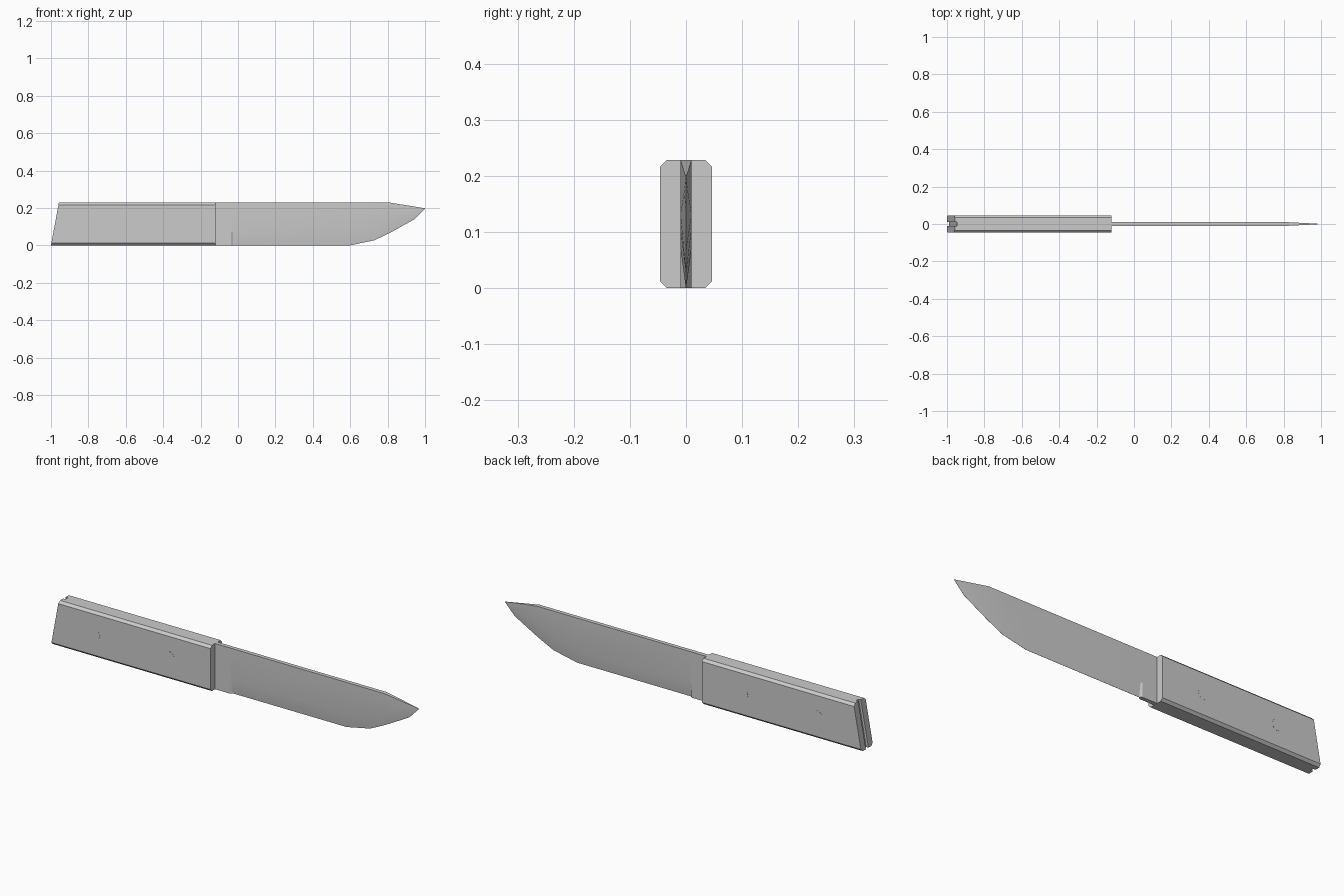
import bpy, bmesh, math

cube = bpy.data.objects.get("Cube")
if cube:
    bpy.data.objects.remove(cube, do_unlink=True)

# Single plain grey finish
GREY = (0.6, 0.6, 0.6, 1)
grey = bpy.data.materials.new("plain grey")
grey.use_nodes = True
grey.diffuse_color = GREY
grey.node_tree.nodes["Principled BSDF"].inputs["Base Color"].default_value = GREY

HEIGHT = 0.228
SLANT = 0.042       # how far the butt leans forward from bottom to top
GUARD_X = -0.12     # front of the handle


def loft(name, sections, smooth=None):
    """Skin a row of equal-sized cross-sections and cap both ends."""
    bm = bmesh.new()
    rings = [[bm.verts.new(p) for p in s] for s in sections]
    for a, b in zip(rings, rings[1:]):
        for i in range(len(a)):
            j = (i + 1) % len(a)
            bm.faces.new((a[i], a[j], b[j], b[i]))
    bm.faces.new(rings[0])
    bm.faces.new(rings[-1])
    bmesh.ops.remove_doubles(bm, verts=bm.verts, dist=1e-5)
    bmesh.ops.recalc_face_normals(bm, faces=bm.faces)
    mesh = bpy.data.meshes.new(name)
    bm.to_mesh(mesh)
    bm.free()
    mesh.materials.append(grey)
    obj = bpy.data.objects.new(name, mesh)
    bpy.context.collection.objects.link(obj)
    if smooth:
        bpy.ops.object.select_all(action='DESELECT')
        obj.select_set(True)
        bpy.context.view_layer.objects.active = obj
        bpy.ops.object.shade_smooth_by_angle(angle=math.radians(smooth))
    return obj


# Blade and full tang: x, spine z, half thickness, bevel z, edge z, edge half thickness
stations = [
    (-0.988, HEIGHT, 0.010, 0.070, 0.000, 0.010),
    (-0.038, HEIGHT, 0.010, 0.070, 0.000, 0.010),
    (-0.028, HEIGHT, 0.010, 0.070, 0.000, 0.0003),
    (0.600, HEIGHT, 0.010, 0.072, 0.000, 0.0003),
    (0.730, HEIGHT, 0.010, 0.105, 0.027, 0.0003),
    (0.815, HEIGHT, 0.010, 0.130, 0.068, 0.0003),
    (0.945, 0.207, 0.0035, 0.172, 0.140, 0.0003),
    (1.000, 0.198, 0.0003, 0.1975, 0.197, 0.0003),
]
sections = []
for n, (x, top, half, bevel, edge, tip) in enumerate(stations):
    ring = [(half, top), (half, bevel), (tip, edge),
            (-tip, edge), (-half, bevel), (-half, top)]
    lean = SLANT / HEIGHT if n == 0 else 0
    sections.append([(x + lean * z, y, z) for y, z in ring])
loft("blade_and_tang", sections, smooth=20)

# Handle scales with chamfered outer edges, and two rivets on each
INNER, OUTER, CH = 0.010, 0.046, 0.012
for side, label in ((-1, "right"), (1, "left")):
    profile = [(INNER, 0), (OUTER - CH, 0), (OUTER, CH),
               (OUTER, HEIGHT - CH), (OUTER - CH, HEIGHT), (INNER, HEIGHT)]
    butt = [(-1 + SLANT * z / HEIGHT, side * y, z) for y, z in profile]
    front = [(GUARD_X, side * y, z) for y, z in profile]
    loft(f"handle_scale_{label}", [butt, front])

    for x, place in ((-0.757, "rear"), (-0.347, "front")):
        circle = [(0.027 * math.cos(t), 0.027 * math.sin(t))
                  for t in (math.tau * k / 24 for k in range(24))]
        rings = [[(x + u, side * y, 0.114 + v) for u, v in circle]
                 for y in (OUTER - 0.01, OUTER + 0.0006)]
        loft(f"rivet_{label}_{place}", rings, smooth=30)
